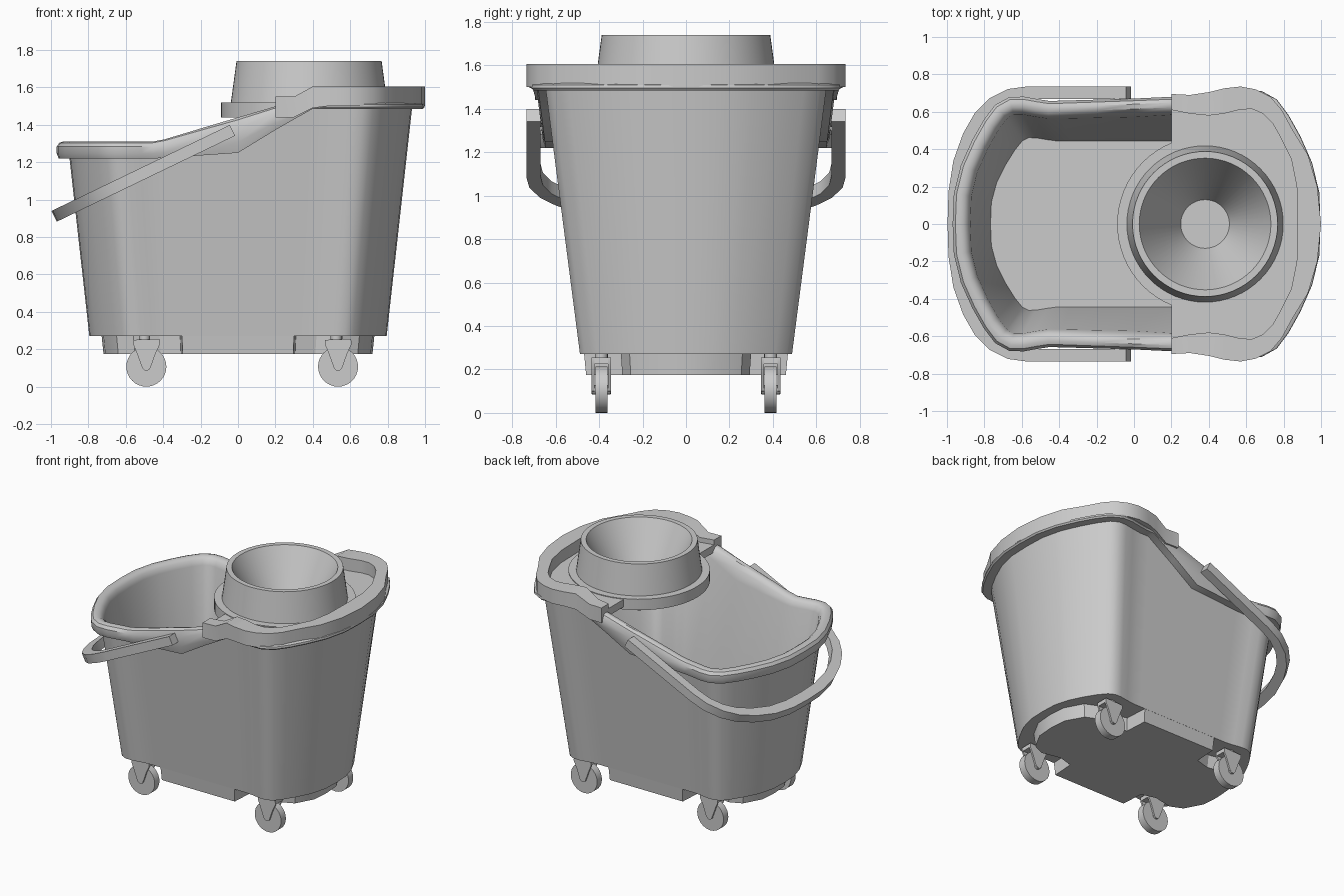
import bpy, bmesh, math
from mathutils import Vector, Matrix

if "Cube" in bpy.data.objects:
    bpy.data.objects.remove(bpy.data.objects["Cube"])


def finish(name, bm, angle=35):
    bmesh.ops.recalc_face_normals(bm, faces=bm.faces)
    me = bpy.data.meshes.new(name)
    bm.to_mesh(me)
    bm.free()
    ob = bpy.data.objects.new(name, me)
    bpy.context.collection.objects.link(ob)
    bpy.ops.object.select_all(action='DESELECT')
    ob.select_set(True)
    bpy.context.view_layer.objects.active = ob
    bpy.ops.object.shade_smooth_by_angle(angle=math.radians(angle))
    return ob


def loft(name, loops, angle=35):
    """Skin a list of equal closed loops and cap both ends."""
    bm = bmesh.new()
    rows = [[bm.verts.new(p) for p in lp] for lp in loops]
    n = len(rows[0])
    for a, b in zip(rows, rows[1:]):
        for i in range(n):
            j = (i + 1) % n
            bm.faces.new((a[i], a[j], b[j], b[i]))
    bm.faces.new(rows[0][::-1])
    bm.faces.new(rows[-1])
    return finish(name, bm, angle)


def cylinder_y(name, x, y, z, r, depth, seg=32):
    bm = bmesh.new()
    bmesh.ops.create_cone(bm, cap_ends=True, segments=seg, radius1=r, radius2=r, depth=depth,
                          matrix=Matrix.Translation((x, y, z)) @ Matrix.Rotation(math.pi / 2, 4, 'X'))
    return finish(name, bm)


def interp(x, table):
    if x <= table[0][0]:
        return table[0][1]
    for (x0, z0), (x1, z1) in zip(table, table[1:]):
        if x <= x1:
            return z0 + (z1 - z0) * (x - x0) / (x1 - x0)
    return table[-1][1]


def full_ring(q):
    """Mirror a quarter outline (from +x axis to +y axis) into a closed ring."""
    half = q + [(-x, y) for x, y in q[-2::-1]]
    return half + [(x, -y) for x, y in half[-2:0:-1]]


# Bucket body: tapered outline with a rolled rim that rises towards the wringer
OUT = full_ring([(.795, 0), (.79, .12), (.76, .23), (.71, .33), (.66, .41), (.615, .465), (.57, .488),
                 (.52, .488), (.46, .478), (.40, .47), (.34, .47), (.17, .47), (0, .47)])
RIM_LOW = [(-.43, 1.22), (0, 1.25), (.38, 1.485)]
RIM_TOP = [(-.43, 1.31), (.2, 1.5), (.38, 1.52)]


def body_ring(d, z=None, mix=0.0, dz=0.0):
    pts = []
    for i, (x, y) in enumerate(OUT):
        h = z
        if z is None:
            xs = x * 1.14
            h = interp(xs, RIM_LOW) * (1 - mix) + interp(xs, RIM_TOP) * mix + dz
        (ax, ay), (bx, by) = OUT[i - 1], OUT[(i + 1) % len(OUT)]
        nrm = Vector((by - ay, ax - bx)).normalized()
        sx, sy = 1 + .14 * (h - .27), 1 + .265 * (h - .27)
        pts.append((x * sx + nrm.x * d, y * sy + nrm.y * d, h))
    return pts


loft("bucket_body", [body_ring(0, .27), body_ring(0), body_ring(.058), body_ring(.066, mix=.3),
                     body_ring(.062, mix=.7), body_ring(.045, mix=.93), body_ring(.025, mix=1),
                     body_ring(.0, mix=.97), body_ring(-.02, mix=.8), body_ring(-.03, mix=.4),
                     body_ring(-.03, .29)])

# Base block with notched corners for the casters
BASE = full_ring([(.73, 0), (.72, .13), (.65, .26), (.56, .30), (.42, .27), (.31, .30), (.30, .47), (0, .47)])
loft("base_block", [[(x * .985, y * .978, .175) for x, y in BASE], [(x, y, .28) for x, y in BASE]], 25)

# Casters: wheel, forked bracket and stem
for cx in (-.49, .535):
    for cy in (-.39, .39):
        cylinder_y("caster_wheel", cx, cy, .107, .107, .055)
        cylinder_y("caster_axle", cx, cy, .107, .022, .085, 16)
        prof = [(-.07, .25), (.07, .255), (.072, .225), (.05, .18), (.022, .10), (0, .088),
                (-.022, .10), (-.055, .19), (-.07, .225)]
        for s in (-1, 1):
            loft("caster_fork", [[(cx + x, cy + s * y, z) for x, z in prof] for y in (.032, .044)])
        top = [(-.07, .25), (.07, .255), (.072, .225), (-.07, .225)]
        loft("caster_bracket", [[(cx + x, cy + y, z) for x, z in top] for y in (-.044, .044)])
        stem = [(cx - .01 + .03 * math.cos(a * math.pi / 8), cy + .03 * math.sin(a * math.pi / 8))
                for a in range(16)]
        loft("caster_stem", [[(x, y, z) for x, y in stem] for z in (.245, .28)])

# Wringer frame: raised border with stepped-down ears
F_OUT = [(.2, .695), (.3, .69), (.4, .705), (.48, .725), (.57, .735), (.65, .72), (.73, .68), (.79, .61),
         (.85, .50), (.93, .37), (.98, .2), (1, 0)]
F_IN = [(.2, .61), (.3, .59), (.4, .58), (.48, .59), (.57, .612), (.63, .615), (.69, .59), (.74, .54),
        (.78, .47), (.84, .35), (.87, .2), (.875, 0)]
F_TOP = [(.3, 1.55), (.4, 1.605)]
F_LOW = [(.3, 1.44), (.42, 1.5)]


def mirror_path(half):
    return half + [(x, -y) for x, y in half[-2::-1]]


rows = []
for (ox, oy), (ix, iy) in zip(mirror_path(F_OUT), mirror_path(F_IN)):
    t, b = interp(ox, F_TOP), interp(ox, F_LOW)
    rows.append([(ox, oy, b), (ox, oy, t), (ix, iy, t), (ix, iy, b)])
loft("wringer_frame", rows)

# Recessed plate between the frame and the round wringer base
CX = .38
rows = []
for x, y in mirror_path([(.2, .44)] + F_IN):
    a = math.atan2(y, x - CX)
    ix, iy = CX + .44 * math.cos(a), .44 * math.sin(a)
    rows.append([(x, y, 1.46), (x, y, 1.515), (ix, iy, 1.515), (ix, iy, 1.46)])
loft("wringer_plate", rows)

# Wringer funnel: revolved profile with flange, outer cone and inner cone
PROFILE = [(.001, 1.29), (.15, 1.29), (.35, 1.44), (.47, 1.44), (.47, 1.52), (.418, 1.52),
           (.388, 1.74), (.352, 1.74), (.13, 1.32), (.001, 1.32)]
SEG = 64
loft("wringer_funnel", [[(CX + r * math.cos(2 * math.pi * i / SEG), r * math.sin(2 * math.pi * i / SEG), z)
                         for i in range(SEG)] for r, z in PROFILE], 30)

# Carrying handle: flat bar bent into a tilted U
H = mirror_path([(-.03, .702), (-.3, .702), (-.56, .702), (-.65, .69), (-.74, .645), (-.81, .575),
                 (-.87, .47), (-.92, .33), (-.945, .17), (-.95, 0)])
SLOPE = .482
up = Vector((-SLOPE, 0, 1)).normalized() * .032
rows = []
for i, (x, y) in enumerate(H):
    a, b = Vector(H[max(i - 1, 0)]), Vector(H[min(i + 1, len(H) - 1)])
    t = (b - a).normalized()
    side = Vector((t.y, -t.x)) * .033
    row = []
    for s, u in ((-1, -1), (1, -1), (1, 1), (-1, 1)):
        px, py = x + s * side.x, y + s * side.y
        row.append(Vector((px, py, 1.37 + SLOPE * (px + .03))) + u * up)
    rows.append(row)
loft("carrying_handle", rows)
for s in (-1, 1):
    cylinder_y("handle_pivot", -.08, s * .65, 1.345, .028, .12, 20)
